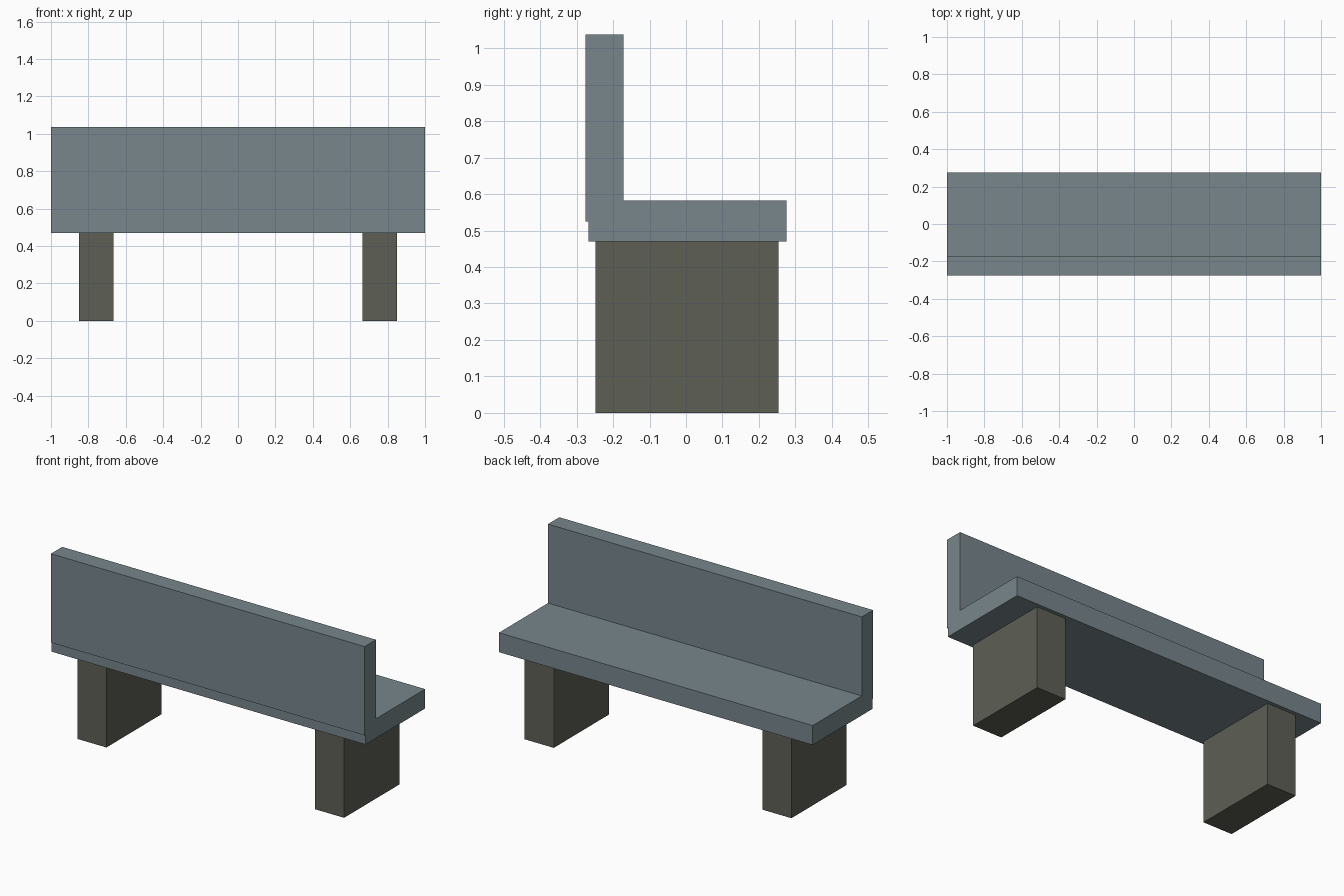
import bpy

cube = bpy.data.objects.get("Cube")
if cube:
    bpy.data.objects.remove(cube, do_unlink=True)


def make_material(name, rgb):
    mat = bpy.data.materials.new(name)
    mat.use_nodes = True
    color = (*rgb, 1.0)
    mat.diffuse_color = color
    mat.node_tree.nodes["Principled BSDF"].inputs["Base Color"].default_value = color
    return mat


def box(name, low, high, mat):
    """Axis-aligned box between two corners."""
    bpy.ops.mesh.primitive_cube_add(size=1)
    obj = bpy.context.object
    obj.name = name
    obj.location = [(a + b) / 2 for a, b in zip(low, high)]
    obj.scale = [b - a for a, b in zip(low, high)]
    bpy.ops.object.transform_apply(location=True, rotation=False, scale=True)
    obj.data.materials.append(mat)
    return obj


slate = make_material("slate blue grey", (0.185, 0.24, 0.26))
stone = make_material("dark olive grey", (0.11, 0.115, 0.09))

# Seat slab and upright backrest
box("seat", (-1, -0.268, 0.47), (1, 0.275, 0.582), slate)
box("backrest", (-1, -0.275, 0.525), (1, -0.172, 1.037), slate)

# Block legs, mirrored left and right
leg = box("legs", (0.665, -0.248, 0), (0.85, 0.254, 0.47), stone)
mirror = leg.modifiers.new("Mirror", 'MIRROR')
mirror.use_axis = (True, False, False)
